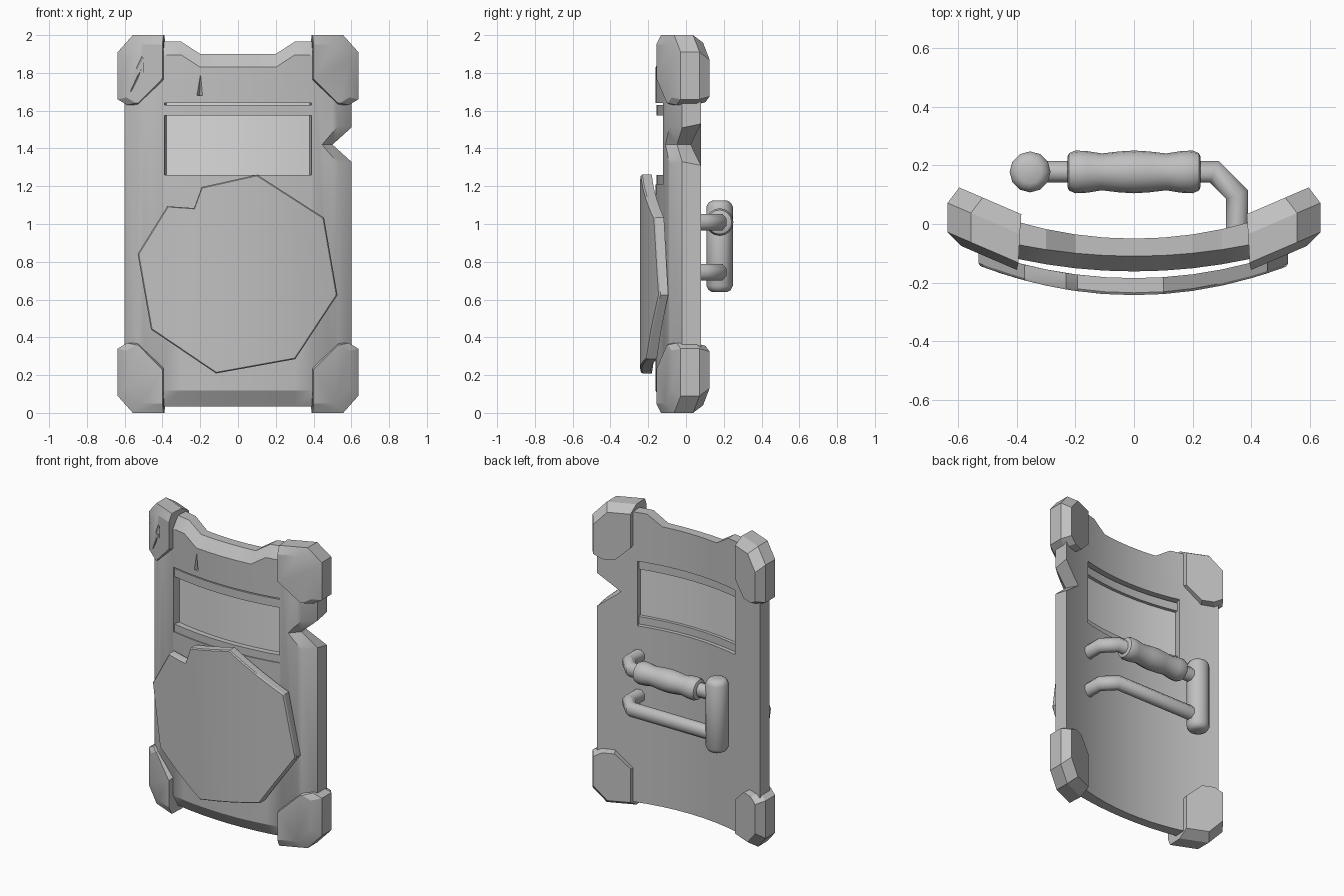
import bpy, bmesh
from math import sin, cos, pi, radians
from mathutils import Vector, Matrix

old = bpy.data.objects.get("Cube")
if old:
    bpy.data.objects.remove(old, do_unlink=True)


def material(name, value):
    mat = bpy.data.materials.new(name)
    mat.use_nodes = True
    colour = (value, value, value, 1)
    mat.diffuse_color = colour
    mat.node_tree.nodes["Principled BSDF"].inputs["Base Color"].default_value = colour
    return mat


GREY = material("plain grey", 0.53)
PALE = material("pale grey", 0.7)


def shade(ob, angle=30):
    bpy.ops.object.select_all(action='DESELECT')
    ob.select_set(True)
    bpy.context.view_layer.objects.active = ob
    bpy.ops.object.shade_smooth_by_angle(angle=radians(angle))


def finish(name, bm, angle=30, mat=GREY):
    """Turn a bmesh into a shaded, coloured object."""
    bmesh.ops.recalc_face_normals(bm, faces=bm.faces)
    mesh = bpy.data.meshes.new(name)
    bm.to_mesh(mesh)
    bm.free()
    mesh.materials.append(mat)
    ob = bpy.data.objects.new(name, mesh)
    bpy.context.collection.objects.link(ob)
    shade(ob, angle)
    return ob


def loft(loops):
    """Join equally long closed loops into a capped solid."""
    bm = bmesh.new()
    rings = [[bm.verts.new(p) for p in loop] for loop in loops]
    for a, b in zip(rings, rings[1:]):
        for i in range(len(a)):
            j = (i + 1) % len(a)
            bm.faces.new((a[i], a[j], b[j], b[i]))
    bm.faces.new(rings[0])
    bm.faces.new(rings[-1])
    return bm


def curved(layers, step=0.1):
    """Loft (outline, depth, bend) layers, sliced so they bow around the holder."""
    bm = loft([[(x, i, z) for x, z in outline] for i, (outline, _, _) in enumerate(layers)])
    for k in range(-6, 7):
        bmesh.ops.bisect_plane(bm, geom=bm.verts[:] + bm.edges[:] + bm.faces[:],
                               plane_co=(k * step, 0, 0), plane_no=(1, 0, 0), dist=1e-4)
    for v in bm.verts:
        i = max(0, min(int(v.co.y + 1e-4), len(layers) - 2))
        f = v.co.y - i
        depth, bend = (layers[i][n] * (1 - f) + layers[i + 1][n] * f for n in (1, 2))
        v.co.y = depth + bend * v.co.x ** 2
    return bm


def rect(x, z0, z1):
    return [(-x, z0), (x, z0), (x, z1), (-x, z1)]


def cut(ob, cutter):
    """Subtract the cutter from the object and discard it."""
    cutter.hide_render = True
    mod = ob.modifiers.new("cut", 'BOOLEAN')
    mod.operation = 'DIFFERENCE'
    mod.solver = 'EXACT'
    mod.object = cutter
    bpy.ops.object.select_all(action='DESELECT')
    bpy.context.view_layer.objects.active = ob
    ob.select_set(True)
    # The new modifier goes ahead of the smoothing one before it is applied
    bpy.ops.object.modifier_move_to_index(modifier=mod.name, index=0)
    bpy.ops.object.modifier_apply(modifier=mod.name)
    bpy.data.objects.remove(cutter, do_unlink=True)
    shade(ob)


def spike(loc, scale, tilt):
    """Faceted sliver used to chip the surface."""
    bm = bmesh.new()
    bmesh.ops.create_cone(bm, segments=4, radius1=1, radius2=0, depth=1, cap_ends=True)
    bm.transform(Matrix.Translation(loc) @ Matrix.Rotation(tilt, 4, 'Y')
                 @ Matrix.Diagonal((*scale, 1)))
    return finish("chip_cutter", bm)


# Curved shield body with chamfered rim, scooped top edge and a side notch
def body_outline(inset, notch, half):
    x, lo, hi = 0.6 - inset, 0.035 + inset * 1.2, 1.9 - inset
    top = [(x, hi - 0.04), (0.5, hi + 0.065), (0.3, hi + 0.065), (0.2, hi)]
    return ([(-x, lo + 0.1), (-0.5, lo), (0.5, lo), (x, lo + 0.1),
             (x, 1.42 - half), (notch, 1.42), (x, 1.42 + half)]
            + top + [(-px, pz) for px, pz in reversed(top)])


body = finish("shield_body", curved([
    (body_outline(0, 0.46, 0.11), -0.05, 0.36),
    (body_outline(0, 0.50, 0.09), -0.11, 0.25),
    (body_outline(0.07, 0.445, 0.1), -0.162, 0.27)]))

# Window opening with tapered jambs, and a chip above it
cut(body, finish("window_cutter", loft([
    [(x, -0.4, z) for x, z in rect(0.46, 1.21, 1.64)],
    [(x, 0.2, z) for x, z in rect(0.31, 1.21, 1.64)]])))
cut(body, spike((-0.2, -0.16, 1.76), (0.022, 0.03, 0.16), 0.05))

# Window pane and its top and bottom rails
finish("window_pane", curved([(rect(0.4, 1.2, 1.65), -0.12, 0.3),
                              (rect(0.39, 1.2, 1.65), -0.095, 0.3)]), mat=PALE)
for name, z0, z1 in (("lower_rail", 1.2, 1.26), ("upper_rail", 1.575, 1.63)):
    finish(name, curved([(rect(0.4, z0, z1), -0.155, 0.27),
                         (rect(0.385, z0, z1), -0.075, 0.33)]))

# Broken-edged front plate
plate = [(-0.19, 1.19), (0.10, 1.255), (0.45, 1.03), (0.52, 0.625), (0.30, 0.29),
         (-0.115, 0.215), (-0.455, 0.445), (-0.525, 0.84), (-0.37, 1.09), (-0.23, 1.08)]
rim = [(x * 1.012, 0.73 + (z - 0.73) * 1.012) for x, z in plate]
finish("front_plate", curved([(plate, -0.243, 0.36), (rim, -0.235, 0.36), (rim, -0.185, 0.33)]))


# Corner guards, one outline mirrored to all four corners
def guard_layer(inner, outer, low, high, bite, offset):
    pts = [(inner, low), (outer - 0.08, low), (outer, low + 0.09),
           (outer, high - 0.03), (outer - 0.05, high), (inner + bite, high), (inner, high - bite)]
    return [(x, offset + 0.43 * (x - 0.4), z) for x, z in pts]


guard_layers = [guard_layer(0.40, 0.59, 0.05, 0.36, 0.13, -0.157),
                guard_layer(0.395, 0.637, 0, 0.37, 0.135, -0.13),
                guard_layer(0.39, 0.637, 0, 0.37, 0.12, -0.03),
                guard_layer(0.385, 0.597, 0.04, 0.355, 0.09, 0.04)]
for side, sx in (("left", 1), ("right", -1)):
    for level, flip in (("lower", False), ("upper", True)):
        loops = [[(sx * x, y, 2 - z if flip else z) for x, y, z in lp] for lp in guard_layers]
        guard = finish(f"{level}_{side}_guard", loft(loops), 25)
        if flip and sx < 0:
            cut(guard, spike((-0.51, -0.11, 1.86), (0.05, 0.015, 0.09), 0.5))
            cut(guard, spike((-0.535, -0.1, 1.77), (0.01, 0.02, 0.15), 0.45))


# Bars that bend into the back of the body
def bar(name, z):
    path = [Vector(p) for p in ((-0.36, 0.178), (0.275, 0.178), (0.352, 0.1), (0.352, -0.02))]
    loops = []
    for i, p in enumerate(path):
        before = (p - path[i - 1]).normalized() if i else Vector((1, 0))
        after = (path[i + 1] - p).normalized() if i < 3 else before
        t = (before + after).normalized()
        n = Vector((-t.y, t.x)) / t.dot(after)
        angles = [pi / 8 + k * pi / 4 for k in range(8)]
        loops.append([(p.x + n.x * 0.04 * cos(a), p.y + n.y * 0.04 * cos(a), z + 0.047 * sin(a))
                      for a in angles])
    finish(name, loft(loops), 50)


bar("upper_bar", 1.01)
bar("lower_bar", 0.745)


def turned(name, profile, sides, place):
    """Round part from (height, radius) pairs, placed by a function."""
    finish(name, loft([[place(h, r * cos(2 * pi * k / sides), r * sin(2 * pi * k / sides))
                        for k in range(sides)] for h, r in profile]), 40)


# Wavy hand grip and the upright post
half_grip = [(0.228, 0.05), (0.222, 0.064), (0.2, 0.073), (0.16, 0.071), (0.11, 0.063), (0.05, 0.07)]
grip = [(-h, r) for h, r in half_grip] + [(0, 0.073)] + half_grip[::-1]
turned("hand_grip", grip, 16, lambda h, a, b: (h, 0.178 + a, 1.01 + b))

half_post = [(0.242, 0.04), (0.232, 0.058), (0.21, 0.07)]
post = [(-h, r) for h, r in half_post] + half_post[::-1]
turned("upright_post", post, 12, lambda h, a, b: (-0.355 + a, 0.178 + b, 0.882 + h))
